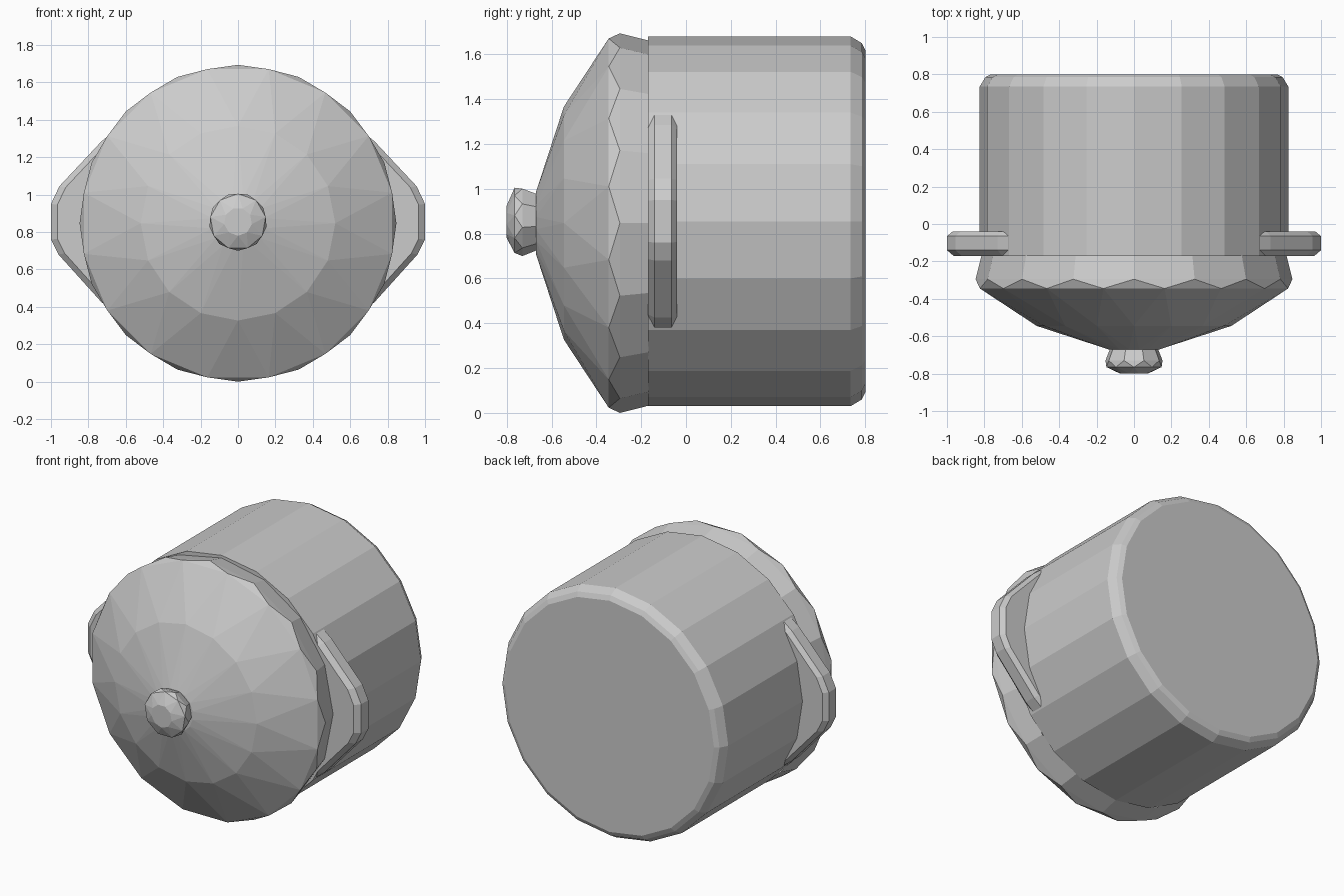
import bpy, bmesh, math

if "Cube" in bpy.data.objects:
    bpy.data.objects.remove(bpy.data.objects["Cube"])


def finish(name, bm):
    bmesh.ops.recalc_face_normals(bm, faces=bm.faces)
    me = bpy.data.meshes.new(name)
    bm.to_mesh(me)
    bm.free()
    ob = bpy.data.objects.new(name, me)
    bpy.context.collection.objects.link(ob)
    return ob


def lathe(name, rings, sides, cz, cap_start=True, cap_end=True):
    """Turn (radius, y, phase in steps) rings around a y axis at height cz."""
    bm = bmesh.new()
    loops = []
    for r, y, phase in rings:
        loop = []
        for i in range(sides):
            a = 2 * math.pi * (i + phase) / sides - math.pi / 2
            loop.append(bm.verts.new((r * math.cos(a), y, cz + r * math.sin(a))))
        loops.append(loop)
    for k in range(len(loops) - 1):
        a, b = loops[k], loops[k + 1]
        staggered = rings[k][2] != rings[k + 1][2]
        forward = rings[k + 1][2] > rings[k][2]
        for i in range(sides):
            j = (i + 1) % sides
            if not staggered:
                bm.faces.new((a[i], a[j], b[j], b[i]))
            elif forward:
                bm.faces.new((a[i], a[j], b[i]))
                bm.faces.new((a[j], b[j], b[i]))
            else:
                bm.faces.new((a[i], b[j], b[i]))
                bm.faces.new((a[i], a[j], b[j]))
    if cap_start:
        bm.faces.new(loops[0])
    if cap_end:
        bm.faces.new(loops[-1])
    return finish(name, bm)


# Pot body, lying on its side with its base at the back
lathe("pot_body", [(0.825, -0.17, 0), (0.825, 0.735, 0),
                   (0.795, 0.785, 0), (0.765, 0.80, 0)], 20, 0.855)

# Domed lid with a faceted rim
lathe("lid", [(0.14, -0.67, 0.5), (0.52, -0.545, 0), (0.84, -0.345, 0.5),
              (0.847, -0.295, 0), (0.815, -0.168, 0)], 16, 0.847,
      cap_end=False)

# Lid knob
lathe("lid_knob", [(0.075, -0.80, 0), (0.15, -0.765, 0.5), (0.155, -0.73, 0),
                   (0.125, -0.655, 0)], 9, 0.855, cap_end=False)


# Side handles: rounded flat ears that run off the pot wall
def handle(name, side):
    outline = [(0.66, 1.34), (0.73, 1.285), (0.955, 1.045), (1.0, 0.95),
               (1.0, 0.76), (0.96, 0.68), (0.73, 0.425), (0.66, 0.37)]
    layers = [(-0.17, 0.035), (-0.14, 0.0), (-0.065, 0.0), (-0.04, 0.03)]
    bm = bmesh.new()
    loops = []
    for y, inset in layers:
        k = 1 - inset
        loops.append([bm.verts.new((side * x * k, y, 0.855 + (z - 0.855) * k))
                      for x, z in outline])
    n = len(outline)
    for a, b in zip(loops, loops[1:]):
        for i in range(n):
            j = (i + 1) % n
            bm.faces.new((a[i], a[j], b[j], b[i]))
    bm.faces.new(loops[0])
    bm.faces.new(loops[-1])
    return finish(name, bm)


handle("left_handle", -1)
handle("right_handle", 1)
